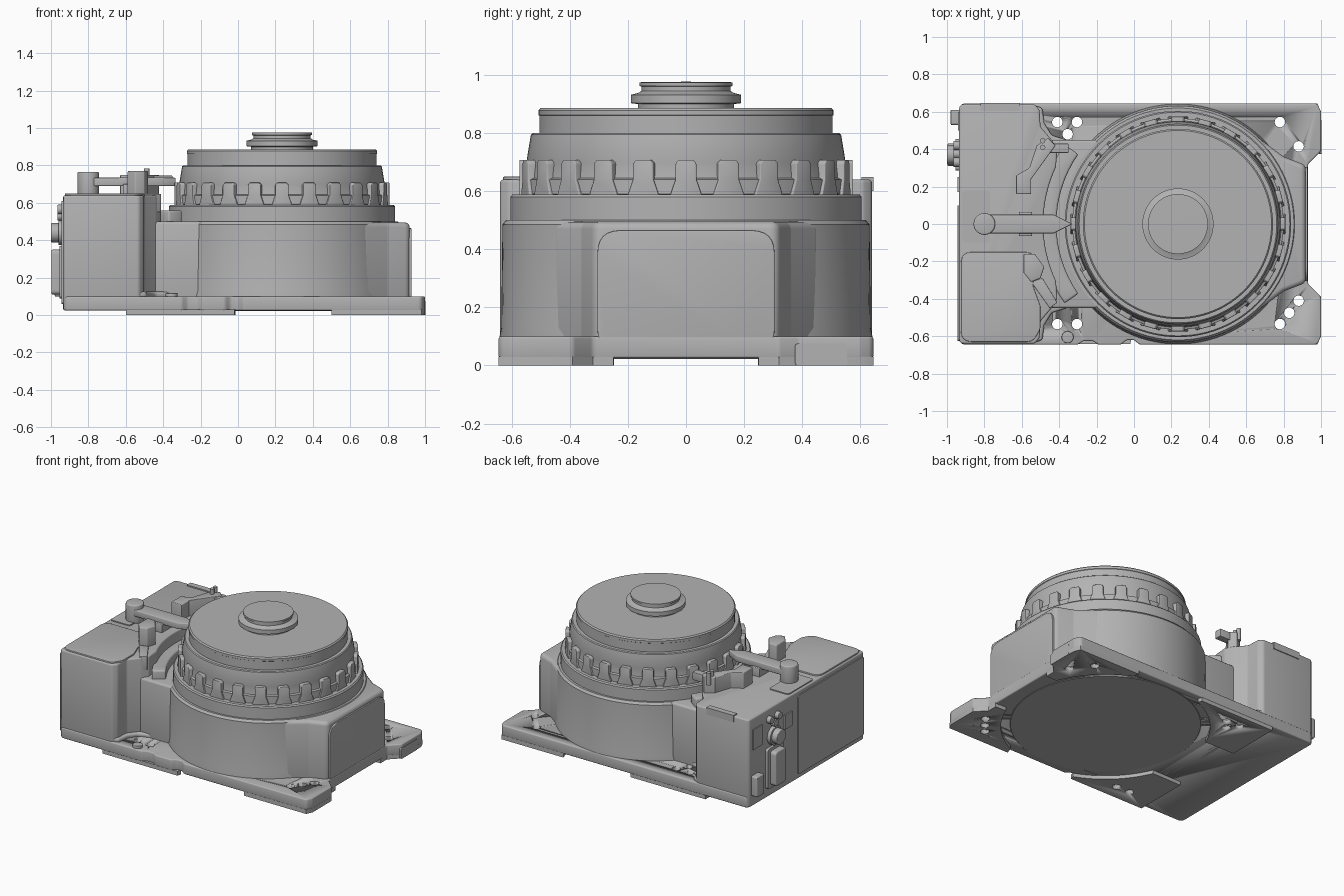
import bpy, bmesh
from math import sin, cos, radians, pi, tan, acos
from mathutils import Vector, Matrix

if "Cube" in bpy.data.objects:
    bpy.data.objects.remove(bpy.data.objects["Cube"])

grey = bpy.data.materials.new("machine_grey")
grey.use_nodes = True
tone = (0.45, 0.45, 0.45, 1)
grey.diffuse_color = tone
grey.node_tree.nodes["Principled BSDF"].inputs["Base Color"].default_value = tone
CX = 0.235  # turntable axis


def finish(name, bm, bevel=0):
    bmesh.ops.recalc_face_normals(bm, faces=bm.faces)
    mesh = bpy.data.meshes.new(name)
    bm.to_mesh(mesh)
    bm.free()
    mesh.materials.append(grey)
    ob = bpy.data.objects.new(name, mesh)
    bpy.context.collection.objects.link(ob)
    bpy.ops.object.select_all(action='DESELECT')
    ob.select_set(True)
    bpy.context.view_layer.objects.active = ob
    if bevel:
        mod = ob.modifiers.new("edge", 'BEVEL')
        mod.width, mod.segments = bevel, 3
        mod.limit_method, mod.angle_limit = 'ANGLE', radians(40)
        bpy.ops.object.modifier_apply(modifier=mod.name)
    bpy.ops.object.shade_smooth_by_angle(angle=radians(32))
    return ob


def rounded(pts, r, steps=6):
    """Round the corners of a 2D outline."""
    out = []
    for i, p in enumerate(pts):
        p = Vector(p)
        a, b = Vector(pts[i - 1]) - p, Vector(pts[(i + 1) % len(pts)]) - p
        ang = a.angle(b)
        d = min(r / tan(ang / 2), a.length * 0.48, b.length * 0.48)
        s, e = p + a.normalized() * d, p + b.normalized() * d
        for k in range(steps + 1):
            t = k / steps
            out.append((1 - t) ** 2 * s + 2 * t * (1 - t) * p + t * t * e)
    return out


def rect(x0, x1, y0, y1):
    return [(x0, y0), (x1, y0), (x1, y1), (x0, y1)]


def arc(r, a0, a1, n=16, cx=CX, cy=0):
    return [(cx + r * cos(radians(a0 + (a1 - a0) * i / n)),
             cy + r * sin(radians(a0 + (a1 - a0) * i / n))) for i in range(n + 1)]


def disc(x, y, r, n=32):
    return arc(r, 0, 360 - 360 / n, n - 1, x, y)


def add_prism(bm, pts, lo, hi, axis='z'):
    def place(p, h):
        return (p[0], p[1], h) if axis == 'z' else (h, p[0], p[1]) if axis == 'x' else (p[0], h, p[1])
    low = [bm.verts.new(place(p, lo)) for p in pts]
    top = [bm.verts.new(place(p, hi)) for p in pts]
    bm.faces.new(low)
    bm.faces.new(top)
    for i in range(len(pts)):
        j = (i + 1) % len(pts)
        bm.faces.new((low[i], low[j], top[j], top[i]))


def prism(name, pts, lo, hi, axis='z', bevel=0):
    bm = bmesh.new()
    add_prism(bm, pts, lo, hi, axis)
    return finish(name, bm, bevel)


def lathe(name, profile, n=96):
    bm = bmesh.new()
    vs = [bm.verts.new((r, 0, z)) for r, z in profile]
    es = [bm.edges.new(e) for e in zip(vs, vs[1:])]
    bmesh.ops.spin(bm, geom=vs + es, axis=(0, 0, 1), cent=(0, 0, 0), angle=2 * pi, steps=n)
    bmesh.ops.remove_doubles(bm, verts=bm.verts, dist=0.0002)
    bmesh.ops.translate(bm, verts=bm.verts, vec=(CX, 0, 0))
    return finish(name, bm)


def mirror_y(half):
    return half + [(x, -y) for x, y in reversed(half)]


# Base plate, corner feet and bolt holes
corner = [(0.98, 0.645), (1.0, 0.6), (1.0, 0.39), (0.93, 0.32)]
front_edge = [(-0.93, -0.645), (-0.3, -0.645), (-0.27, -0.625), (-0.22, -0.625), (-0.19, -0.645),
              (-0.07, -0.645), (-0.04, -0.62), (0.0, -0.62), (0.03, -0.645)]
outline = front_edge + [(x, -y) for x, y in corner] + corner[::-1] + [(-0.93, 0.645)]
parts = [prism("base_plate", rounded(outline, 0.03), 0.025, 0.1, bevel=0.008)]
for side, s in (("front", -1), ("back", 1)):
    right = arc(0.66, 22, 65) + [(0.5, 0.645)] + corner + [(0.93, 0.25)]
    left = arc(0.66, 157, 112) + [(-0.02, 0.642), (-0.6, 0.642), (-0.6, 0.26)]
    for end, pts in (("right", right), ("left", left)):
        parts.append(prism(f"{side}_{end}_foot", [(x, y * s) for x, y in pts], 0, 0.03))

bm = bmesh.new()
holes = [(-0.41, 0.545), (-0.305, 0.545), (-0.355, 0.48), (0.78, 0.545), (0.88, 0.415),
         (-0.41, -0.535), (-0.305, -0.535), (0.78, -0.535), (0.83, -0.475), (0.88, -0.41)]
for x, y in holes:
    add_prism(bm, disc(x, y, 0.028, 24), -0.1, 0.3)
cutter = finish("hole_cutter", bm)
cutter.hide_render = True
for part in parts:
    mod = part.modifiers.new("holes", 'BOOLEAN')
    mod.object, mod.operation, mod.solver = cutter, 'DIFFERENCE', 'EXACT'
    bpy.context.view_layer.objects.active = part
    bpy.ops.object.modifier_apply(modifier=mod.name)
bpy.data.objects.remove(cutter)
prism("plate_stud", disc(-0.355, -0.605, 0.032), 0.09, 0.118, bevel=0.004)

# Main round housing with webs to the rear box and the end block
lathe("main_housing", [(0, 0.022), (0.6, 0.022), (0.64, 0.06), (0.642, 0.1), (0.636, 0.13),
                       (0.632, 0.485), (0.62, 0.5), (0, 0.5)])
prism("housing_web", rect(-0.55, 0.1, -0.45, 0.45), 0.05, 0.5, bevel=0.015)
block = [(0.4, 0.48), (0.68, 0.45), (0.8, 0.36), (0.918, 0.315)]
prism("end_block", rounded(mirror_y(block), 0.04), 0.03, 0.495, bevel=0.025)
prism("end_cover", rounded(rect(-0.305, 0.305, 0.045, 0.465), 0.08), 0.88, 0.928, 'x', bevel=0.004)
prism("end_plate_label", rounded(rect(0.375, 0.555, 0.0, 0.075), 0.012), 0.99, 1.003, 'x')

# Rear box wrapping around the turntable
half = [(-0.935, 0.64), (-0.53, 0.64), (-0.505, 0.61), (-0.5, 0.52), (-0.44, 0.45), (-0.41, 0.4)]
plan = half + arc(0.72, 155, 205) + [(x, -y) for x, y in reversed(half)]
prism("rear_box", rounded(plan, 0.025, 3), 0.025, 0.64, bevel=0.01)
prism("curved_ledge", arc(0.74, 145, 215) + arc(0.65, 215, 145), 0.45, 0.56, bevel=0.012)
for s in (-1, 1):
    fillet = [(-0.55, 0.64), (-0.49, 0.62), (-0.48, 0.54), (-0.44, 0.475), (-0.3, 0.43), (-0.55, 0.3)]
    prism("box_root_fillet", [(x, y * s) for x, y in fillet], 0.09, 0.125, bevel=0.012)

# Lid, brackets and lever on top of the box
lid = [(-0.925, -0.63), (-0.54, -0.63), (-0.5, -0.56), (-0.5, -0.44), (-0.54, -0.33),
       (-0.52, -0.15), (-0.925, -0.15)]
prism("lid_panel", rounded(lid, 0.06), 0.63, 0.65, bevel=0.004)
prism("edge_tab", rect(-0.82, -0.61, 0.605, 0.646), 0.6, 0.648)
prism("top_tray", rounded(rect(-0.92, -0.77, -0.1, 0.18), 0.02), 0.63, 0.647)
prism("lever_pivot", disc(-0.8, 0, 0.058), 0.63, 0.765, bevel=0.008)
lever = [(-0.8, -0.05), (-0.43, -0.05), (-0.33, 0), (-0.43, 0.05), (-0.8, 0.05)]
prism("lever_arm", lever, 0.69, 0.735, bevel=0.006)
prism("lever_support", rect(-0.615, -0.545, -0.065, 0.065), 0.63, 0.7, bevel=0.005)
bracket = [(-0.63, 0.16), (-0.55, 0.16), (-0.55, 0.24), (-0.42, 0.42), (-0.46, 0.46),
           (-0.52, 0.42), (-0.56, 0.3), (-0.63, 0.26)]
prism("angled_bracket", bracket, 0.6, 0.75, bevel=0.005)
prism("bracket_flap", rect(-0.5, -0.35, 0.38, 0.43), 0.69, 0.745, bevel=0.004)
for y in (0.41, 0.445):
    prism("bracket_pin", disc(-0.488, y, 0.014, 16), 0.7, 0.785)
post = [(-0.59, -0.16), (-0.53, -0.16), (-0.48, -0.23), (-0.5, -0.29), (-0.55, -0.31), (-0.59, -0.26)]
prism("lock_post", post, 0.6, 0.77, bevel=0.006)
prism("post_rib", [(-0.55, -0.31), (-0.49, -0.29), (-0.41, -0.42), (-0.45, -0.45)], 0.55, 0.648, bevel=0.004)

# Connector face
prism("service_panel", rounded(rect(-0.625, 0.1, 0.06, 0.61), 0.015), -0.943, -0.93, 'x')
prism("round_connector", disc(0.37, 0.44, 0.052), -1.0, -0.92, 'x', bevel=0.005)
prism("connector_collar", disc(0.37, 0.44, 0.066), -0.96, -0.92, 'x', bevel=0.004)
prism("large_socket", rounded(rect(0.31, 0.43, 0.11, 0.35), 0.025), -0.998, -0.92, 'x', bevel=0.008)
prism("large_socket_frame", rounded(rect(0.285, 0.455, 0.09, 0.37), 0.02), -0.955, -0.92, 'x')
prism("small_socket", rounded(rect(0.53, 0.61, 0.1, 0.24), 0.012), -0.98, -0.92, 'x', bevel=0.005)
prism("upper_plate", rect(0.5, 0.6, 0.42, 0.56), -0.942, -0.92, 'x')
prism("side_plate", rect(0.17, 0.25, 0.43, 0.53), -0.945, -0.92, 'x')
for y, z in ((0.42, 0.565), (0.33, 0.565), (0.375, 0.53)):
    prism("small_port", disc(y, z, 0.025, 20), -0.965, -0.92, 'x', bevel=0.003)

# Turntable: lower ring, tapered shoulder, cap and centre hub
lathe("lower_ring", [(0, 0.49), (0.605, 0.49), (0.605, 0.58), (0.598, 0.588), (0.55, 0.588)])
lathe("shoulder", [(0.53, 0.58), (0.565, 0.59), (0.565, 0.64), (0.552, 0.645), (0.546, 0.7),
                   (0.548, 0.71), (0.534, 0.795), (0.528, 0.8), (0.505, 0.8)])
lathe("cap", [(0.505, 0.79), (0.505, 0.86), (0.508, 0.862), (0.508, 0.878), (0.5, 0.886), (0, 0.886)])
lathe("centre_hub", [(0.165, 0.88), (0.165, 0.9), (0.19, 0.903), (0.19, 0.932), (0.165, 0.938),
                     (0.153, 0.945), (0.153, 0.96), (0.16, 0.963), (0.16, 0.975), (0, 0.977)])

# Clamp lugs around the shoulder
lug = [(-0.058, 0.575), (0.058, 0.575), (0.05, 0.6), (0.036, 0.64), (0.036, 0.695),
       (0.025, 0.708), (-0.025, 0.708), (-0.036, 0.695), (-0.036, 0.64), (-0.05, 0.6)]
bm = bmesh.new()
for i in range(24):
    before = set(bm.verts)
    add_prism(bm, lug, 0.53, 0.574, 'x')
    new = [v for v in bm.verts if v not in before]
    turn = Matrix.Translation((CX, 0, 0)) @ Matrix.Rotation(radians(15 * i), 4, 'Z')
    bmesh.ops.transform(bm, matrix=turn, verts=new)
finish("clamp_lugs", bm, 0.004)
